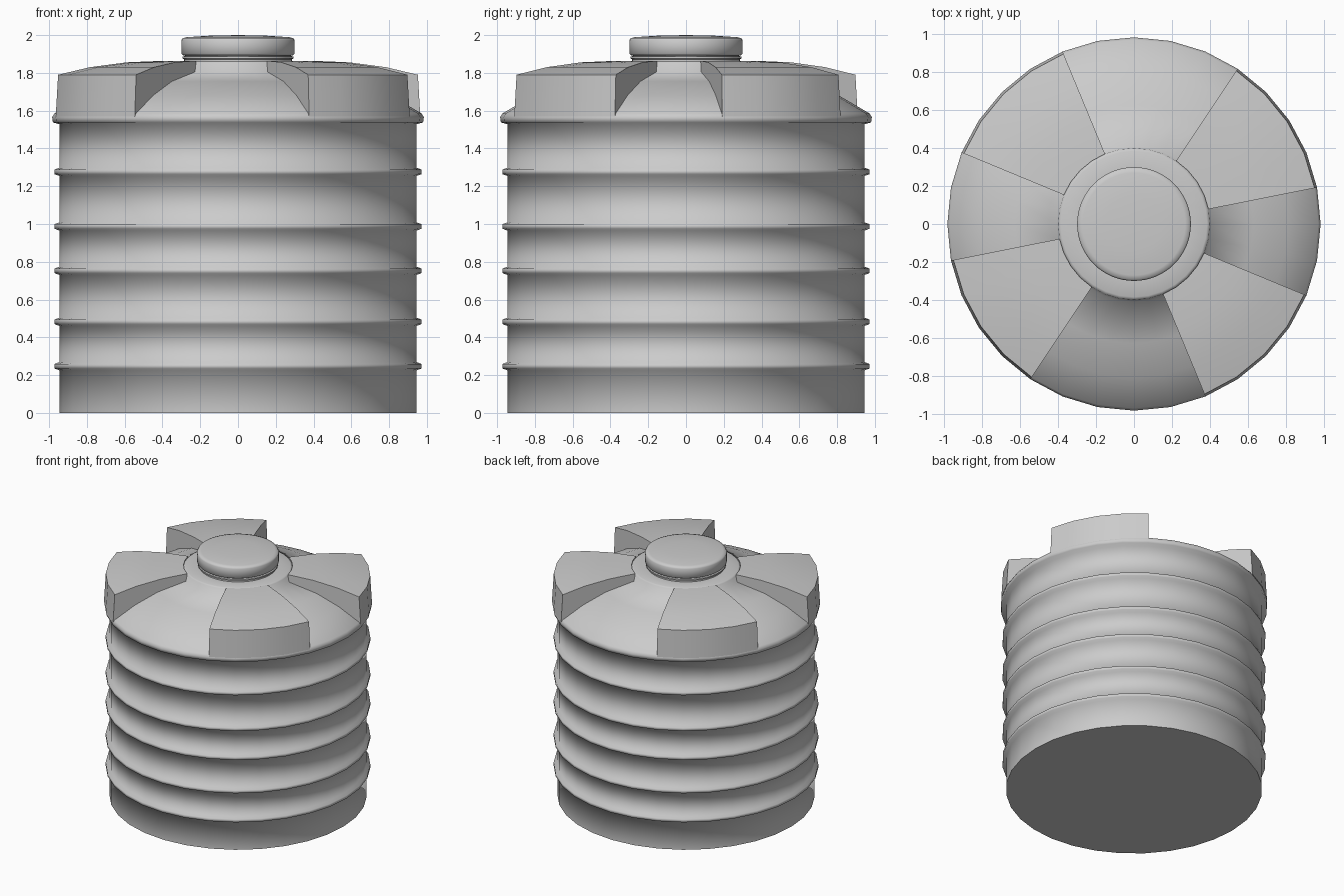
import bpy, bmesh, math

if "Cube" in bpy.data.objects:
    bpy.data.objects.remove(bpy.data.objects["Cube"])

SEG = 32


def lathe(name, profile, seg=SEG, start=0, steps=None, smooth=40):
    """Revolve (radius, z) points; partial sweeps get flat side walls."""
    full = steps is None
    n = seg if full else steps + 1
    bm = bmesh.new()
    cols = []
    for i in range(n):
        a = 2 * math.pi * (start + i) / seg
        cols.append([bm.verts.new((r * math.cos(a), r * math.sin(a), z))
                     for r, z in profile])
    for i in range(n if full else n - 1):
        a, b = cols[i], cols[(i + 1) % n]
        for j in range(len(profile) - 1):
            bm.faces.new((a[j], b[j], b[j + 1], a[j + 1]))
    if not full:
        bm.faces.new(cols[0])
        bm.faces.new(cols[-1])
    bmesh.ops.remove_doubles(bm, verts=bm.verts, dist=1e-5)
    bmesh.ops.recalc_face_normals(bm, faces=bm.faces)
    me = bpy.data.meshes.new(name)
    bm.to_mesh(me)
    bm.free()
    ob = bpy.data.objects.new(name, me)
    bpy.context.collection.objects.link(ob)
    bpy.ops.object.select_all(action='DESELECT')
    ob.select_set(True)
    bpy.context.view_layer.objects.active = ob
    bpy.ops.object.shade_smooth_by_angle(angle=math.radians(smooth))
    return ob


# Ribbed tank wall, top rim, domed shoulder and raised collar
R = 0.945
body = [(0, 0), (R, 0)]
for z in (0.247, 0.482, 0.752, 0.987, 1.276):
    body += [(R, z - 0.022), (0.972, z - 0.012), (0.972, z + 0.012), (R, z + 0.022)]
body += [(R, 1.528), (0.98, 1.538), (0.984, 1.565), (0.972, 1.585),
         (0.81, 1.68), (0.63, 1.755), (0.41, 1.805),
         (0.40, 1.855), (0.385, 1.862), (0.285, 1.862)]
lathe("tank_body", body, smooth=75)

# Four raised blocks on the shoulder, unevenly spaced
block = [(0.40, 1.79), (0.40, 1.864), (0.60, 1.856), (0.80, 1.83),
         (0.971, 1.79), (0.984, 1.57)]
for k, s in enumerate((1, 10, 17, 26)):
    lathe(f"shoulder_block_{k + 1}", block, start=s, steps=4)

# Neck and screw lid
lathe("neck", [(0.285, 1.855), (0.285, 1.872), (0.295, 1.876),
               (0.295, 1.886), (0.28, 1.89), (0.28, 1.90)], seg=64)
lathe("lid", [(0, 1.893), (0.29, 1.893), (0.30, 1.902), (0.30, 1.973),
              (0.293, 1.984), (0.27, 1.989), (0.15, 1.997), (0, 2.0)], seg=64, smooth=50)
